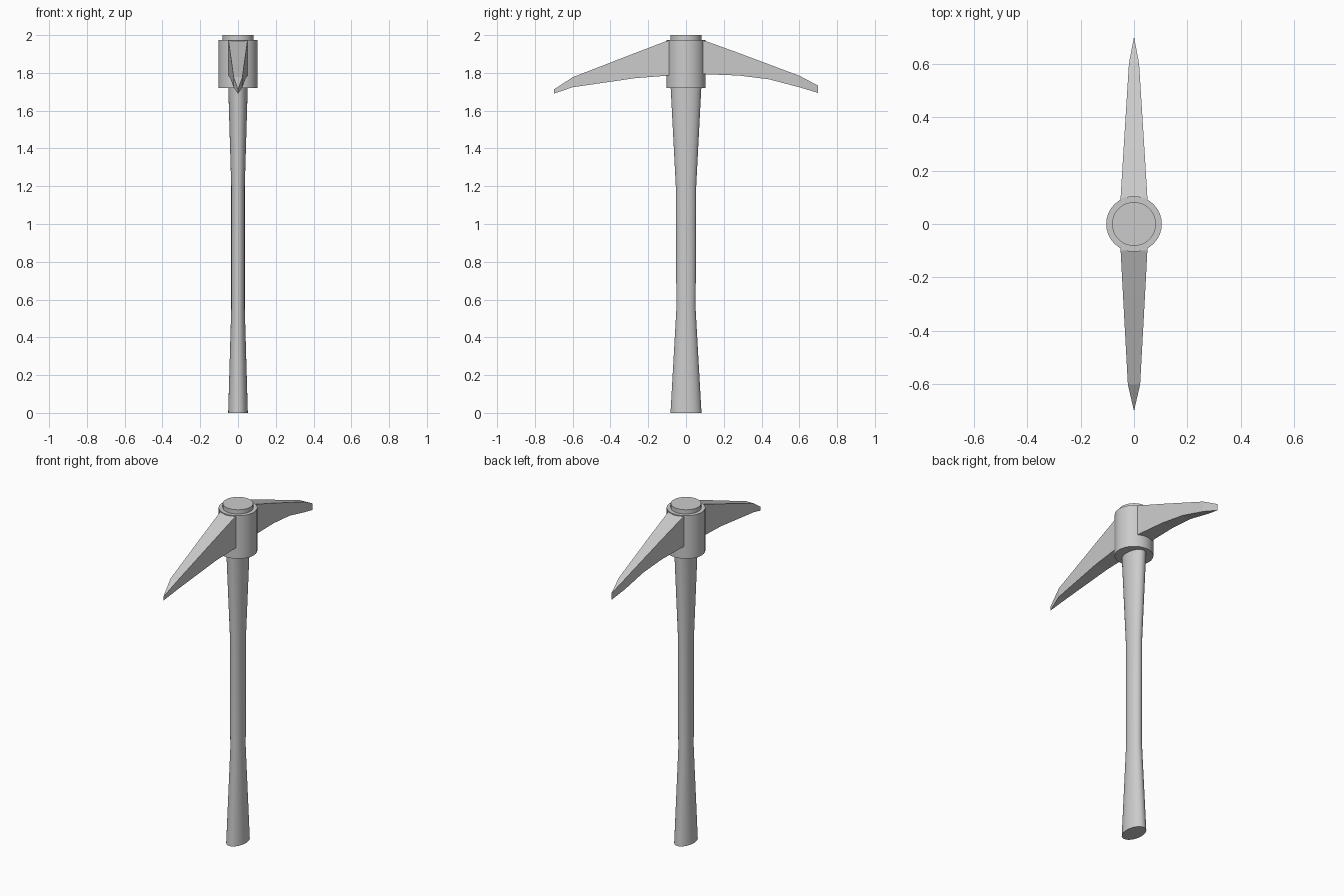
import bpy, bmesh
from math import cos, sin, tau, radians

cube = bpy.data.objects.get("Cube")
if cube:
    bpy.data.objects.remove(cube, do_unlink=True)

grey = bpy.data.materials.new("plain grey")
grey.use_nodes = True
colour = (0.6, 0.6, 0.6, 1)
grey.diffuse_color = colour
grey.node_tree.nodes["Principled BSDF"].inputs["Base Color"].default_value = colour


def loft(name, rings, smooth=True):
    """Skin a list of equal-length point rings and close both ends."""
    bm = bmesh.new()
    loops = [[bm.verts.new(p) for p in ring] for ring in rings]
    for a, b in zip(loops, loops[1:]):
        for i in range(len(a)):
            j = (i + 1) % len(a)
            bm.faces.new((a[i], a[j], b[j], b[i]))
    bm.faces.new(loops[0])
    bm.faces.new(loops[-1])
    bmesh.ops.remove_doubles(bm, verts=bm.verts, dist=0.0001)
    bmesh.ops.recalc_face_normals(bm, faces=bm.faces)
    mesh = bpy.data.meshes.new(name)
    bm.to_mesh(mesh)
    bm.free()
    mesh.materials.append(grey)
    obj = bpy.data.objects.new(name, mesh)
    bpy.context.collection.objects.link(obj)
    if smooth:
        bpy.ops.object.select_all(action="DESELECT")
        obj.select_set(True)
        bpy.context.view_layer.objects.active = obj
        bpy.ops.object.shade_smooth_by_angle(angle=radians(30))
    return obj


def ellipse(z, rx, ry, sides=32):
    return [(rx * cos(tau * i / sides), ry * sin(tau * i / sides), z)
            for i in range(sides)]


# Oval wooden handle, flared at both ends
loft("handle", [ellipse(0, 0.052, 0.082), ellipse(0.55, 0.036, 0.051),
                ellipse(1.2, 0.036, 0.054), ellipse(1.74, 0.052, 0.082)])

# Round socket and the handle end showing above it
loft("socket", [ellipse(1.72, 0.104, 0.104), ellipse(1.975, 0.104, 0.104)])
loft("handle_end", [ellipse(1.95, 0.082, 0.082), ellipse(2.0, 0.082, 0.082)])


# Tapering picks: distance, half width, lower z, upper z
def pick(name, side, sections):
    loft(name, [[(-w, side * y, low), (w, side * y, low),
                 (w, side * y, high), (-w, side * y, high)]
                for y, w, low, high in sections], smooth=False)


pick("front_pick", -1, [(0.05, 0.052, 1.785, 1.972), (0.1, 0.05, 1.785, 1.97),
                        (0.27, 0.041, 1.772, 1.905), (0.6, 0.023, 1.724, 1.777),
                        (0.7, 0, 1.69, 1.712)])
pick("back_pick", 1, [(0.05, 0.052, 1.793, 1.972), (0.1, 0.05, 1.793, 1.97),
                      (0.28, 0.039, 1.786, 1.905), (0.44, 0.029, 1.766, 1.845),
                      (0.6, 0.019, 1.724, 1.785), (0.7, 0, 1.694, 1.732)])
